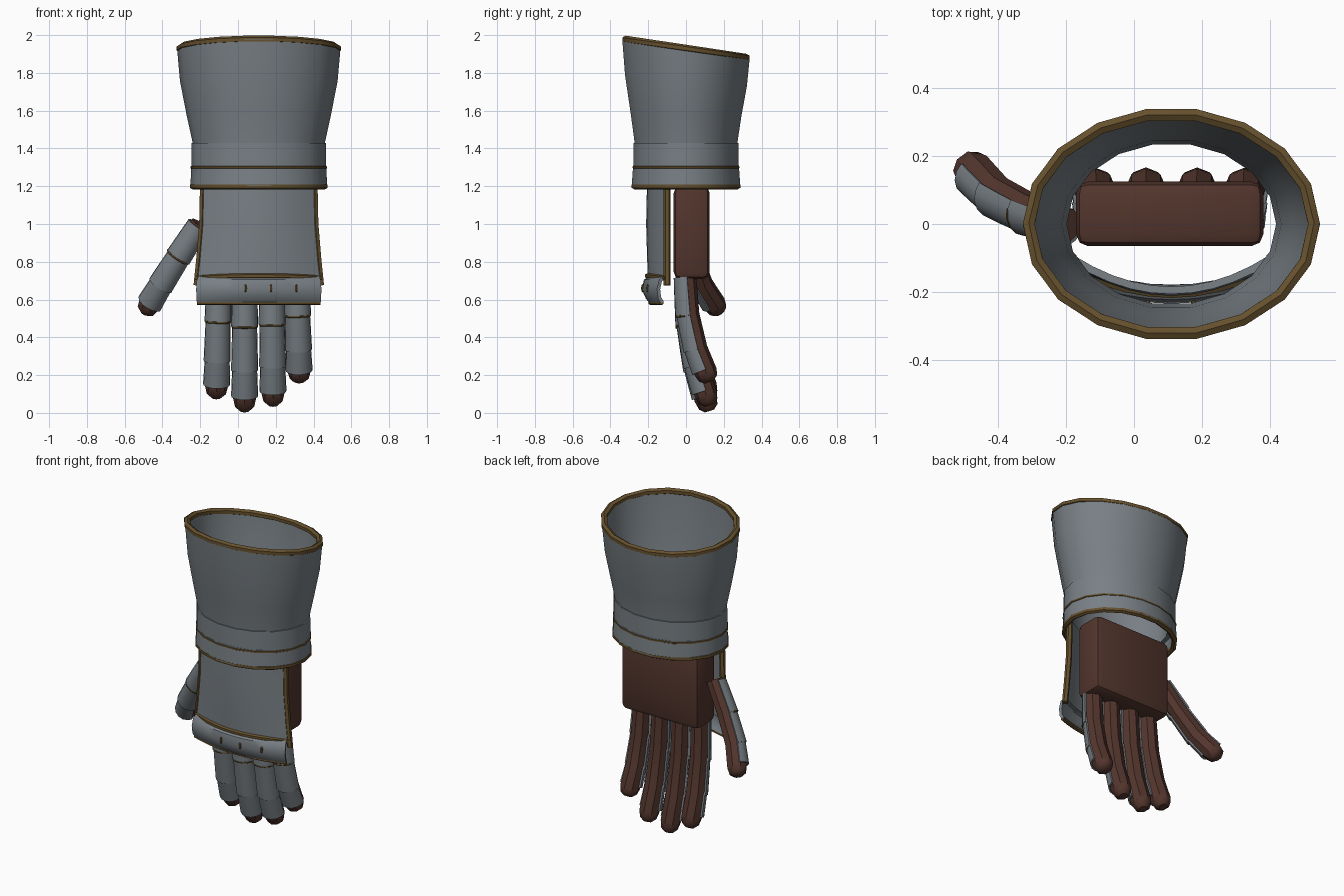
import bpy, bmesh, math
from mathutils import Vector

if "Cube" in bpy.data.objects:
    bpy.data.objects.remove(bpy.data.objects["Cube"], do_unlink=True)


def material(name, colour):
    m = bpy.data.materials.new(name)
    m.use_nodes = True
    m.diffuse_color = (*colour, 1)
    m.node_tree.nodes["Principled BSDF"].inputs["Base Color"].default_value = (*colour, 1)
    return m


STEEL = material("grey steel", (0.19, 0.215, 0.235))
LEATHER = material("brown leather", (0.085, 0.036, 0.026))
BRASS = material("dark brass", (0.13, 0.08, 0.026))
CX = 0.11  # centre line of cuff and hand


def finish(obj, mat, thick=0, bevel=0, angle=40):
    """Colour an object, apply its modifiers and smooth it."""
    obj.data.materials.append(mat)
    bpy.ops.object.select_all(action="DESELECT")
    obj.select_set(True)
    bpy.context.view_layer.objects.active = obj
    if thick:
        mod = obj.modifiers.new("thickness", "SOLIDIFY")
        mod.thickness, mod.offset = thick, 0
        bpy.ops.object.modifier_apply(modifier=mod.name)
    if bevel:
        mod = obj.modifiers.new("rounding", "BEVEL")
        mod.width, mod.segments = bevel, 2
        bpy.ops.object.modifier_apply(modifier=mod.name)
    bpy.ops.object.shade_smooth_by_angle(angle=math.radians(angle))
    return obj


def loft(name, rings, mat, around=True, loop=False, caps=False, thick=0, bevel=0, angle=40):
    """Skin a list of equally long point rows."""
    bm = bmesh.new()
    rows = [[bm.verts.new(p) for p in ring] for ring in rings]
    n = len(rows[0])
    for i in range(len(rows) if loop else len(rows) - 1):
        a, b = rows[i], rows[(i + 1) % len(rows)]
        for j in range(n if around else n - 1):
            k = (j + 1) % n
            bm.faces.new((a[j], a[k], b[k], b[j]))
    if caps:
        bm.faces.new(rows[0])
        bm.faces.new(rows[-1])
    bmesh.ops.recalc_face_normals(bm, faces=bm.faces)
    mesh = bpy.data.meshes.new(name)
    bm.to_mesh(mesh)
    bm.free()
    obj = bpy.data.objects.new(name, mesh)
    bpy.context.collection.objects.link(obj)
    return finish(obj, mat, thick, bevel, angle)


def sections(path, radii, ref, sides, spread=None, loop=False):
    """Circles, or arcs of +-spread centred on ref, along a path."""
    rings, n = [], len(path)
    for i, c in enumerate(path):
        before = path[i - 1] if i or loop else c
        after = path[(i + 1) % n] if i < n - 1 or loop else c
        t = (after - before).normalized()
        b = (ref - t * ref.dot(t)).normalized()
        a = t.cross(b)
        if spread:
            angles = [spread * (2 * k / sides - 1) for k in range(sides + 1)]
        else:
            angles = [math.tau * k / sides for k in range(sides)]
        rings.append([c + radii[i] * (b * math.cos(s) + a * math.sin(s)) for s in angles])
    return rings


def trim(name, path, radius=0.014, ref=(0, 0, 1), loop=False):
    path = [Vector(p) for p in path]
    rings = sections(path, [radius] * len(path), Vector(ref), 6, loop=loop)
    return loft(name, rings, BRASS, loop=loop, caps=not loop)


def oval(rx, ry, z, tilt=0, sides=18):
    """Horizontal ellipse, sinking towards the back by tilt."""
    pts = []
    for k in range(sides):
        a = math.tau * k / sides
        y = ry * math.sin(a)
        pts.append(Vector((CX + rx * math.cos(a), y, z - tilt * (y + 0.34))))
    return pts


# Flared cuff with its rolled rim
cuff = [oval(0.32, 0.25, 1.27), oval(0.335, 0.262, 1.42), oval(0.37, 0.285, 1.59, 0.03),
        oval(0.405, 0.315, 1.79, 0.09), oval(0.42, 0.33, 1.98, 0.15)]
loft("cuff", cuff, STEEL, thick=0.025)
trim("cuff_rim", oval(0.419, 0.325, 1.98, 0.15), 0.02, loop=True)

# Two wrist bands with trimmed lower edges
loft("upper_wrist_band", [oval(0.345, 0.27, 1.30), oval(0.345, 0.27, 1.43)], STEEL, thick=0.024)
loft("lower_wrist_band", [oval(0.35, 0.28, 1.20), oval(0.345, 0.272, 1.31)], STEEL, thick=0.024)
trim("upper_band_trim", oval(0.354, 0.279, 1.30), 0.009, loop=True)
trim("lower_band_trim", oval(0.35, 0.277, 1.20), 0.017, loop=True)


def bow(half, mid, end, z, n=10, sag=0):
    """Row of points bulging to the front, centred on the hand."""
    us = [2 * k / n - 1 for k in range(n + 1)]
    return [Vector((CX + half * u, mid + (end - mid) * u * u, z - sag * u * u)) for u in us]


# Plate over the back of the hand
plate = [bow(0.295, -0.195, -0.10, 1.24), bow(0.30, -0.2, -0.10, 1.0),
         bow(0.315, -0.195, -0.10, 0.82), bow(0.33, -0.19, -0.10, 0.70)]
loft("hand_plate", plate, STEEL, around=False, thick=0.022)
trim("hand_plate_lower_trim", bow(0.33, -0.205, -0.105, 0.725, sag=0.01), 0.014)
for side, index in (("right", 0), ("left", -1)):
    edge = [row[index] for row in plate]
    edge[-1] = edge[-1] - Vector((0, 0, 0.025))
    trim(side + "_hand_plate_trim", edge, 0.018, ref=(0, -1, 0))

# Rolled knuckle guard, trim and rivets
guard = [bow(0.315, -0.185, -0.115, 0.72), bow(0.325, -0.215, -0.135, 0.70),
         bow(0.328, -0.225, -0.145, 0.655), bow(0.327, -0.205, -0.14, 0.61),
         bow(0.325, -0.185, -0.125, 0.585)]
loft("knuckle_guard", guard, STEEL, around=False, thick=0.018)
trim("knuckle_guard_trim", bow(0.325, -0.188, -0.128, 0.582), 0.011)
for i, x in enumerate((0.04, 0.175, 0.31)):
    u = (x - CX) / 0.328
    bpy.ops.mesh.primitive_uv_sphere_add(segments=6, ring_count=4, radius=1,
                                         location=(x, -0.233 + 0.08 * u * u, 0.66))
    rivet = bpy.context.object
    rivet.name = f"guard_rivet_{i + 1}"
    rivet.scale = (0.008, 0.008, 0.022)
    finish(rivet, BRASS)

# Leather palm
def block(z):
    return [Vector((x, y, z)) for x, y in
            ((-0.17, -0.065), (0.38, -0.065), (0.38, 0.125), (-0.17, 0.125))]


loft("palm", [block(0.71), block(1.2)], LEATHER, caps=True, bevel=0.035)

# Digits: leather core, three overlapping shells, brass slivers at the joints
STOPS = (0, 0.37, 0.69, 1)


def along(path, t):
    """Point at fraction t of a four point path."""
    for k in range(3):
        if t <= STOPS[k + 1]:
            return path[k].lerp(path[k + 1], (t - STOPS[k]) / (STOPS[k + 1] - STOPS[k]))
    return path[-1]


def digit(name, path, facing, r=0.056):
    path, ref = [Vector(p) for p in path], Vector(facing)
    ts = (0, 0.37, 0.69, 0.91, 0.97, 1)
    sizes = [r * s for s in (0.95, 1, 1.05, 1.08, 0.9, 0.45)]
    core = sections([along(path, t) for t in ts], sizes, ref, 8)
    loft(name + "_leather", core, LEATHER, caps=True)
    for part, a, b in (("lower", 0.02, 0.38), ("middle", 0.36, 0.7), ("upper", 0.68, 0.89)):
        pts = [along(path, t) for t in (a, (a + b) / 2, b)]
        arcs = sections(pts, [r + 0.005, r + 0.008, r + 0.011], ref, 8, math.radians(95))
        loft(f"{name}_{part}_shell", arcs, STEEL, around=False, thick=0.01)
        if part == "lower":
            edge = arcs[-1][1:-1]
            trim(name + "_joint_trim", edge, 0.007, ref=pts[2] - pts[1])


for name, x, lean, tip in (("index_finger", -0.10, -0.015, 0.08), ("middle_finger", 0.035, 0, 0.01),
                           ("ring_finger", 0.178, 0.008, 0.04), ("little_finger", 0.31, 0.015, 0.165)):
    path = [(x + lean * t, y, 0.73 + (tip - 0.73) * t)
            for t, y in zip(STOPS, (0, 0.015, 0.055, 0.125))]
    digit(name, path, (0, -1, 0))

digit("thumb", [(-0.2, -0.005, 1.0), (-0.31, 0.035, 0.83), (-0.405, 0.085, 0.68), (-0.495, 0.18, 0.53)],
      (-0.55, -0.8, -0.1))
